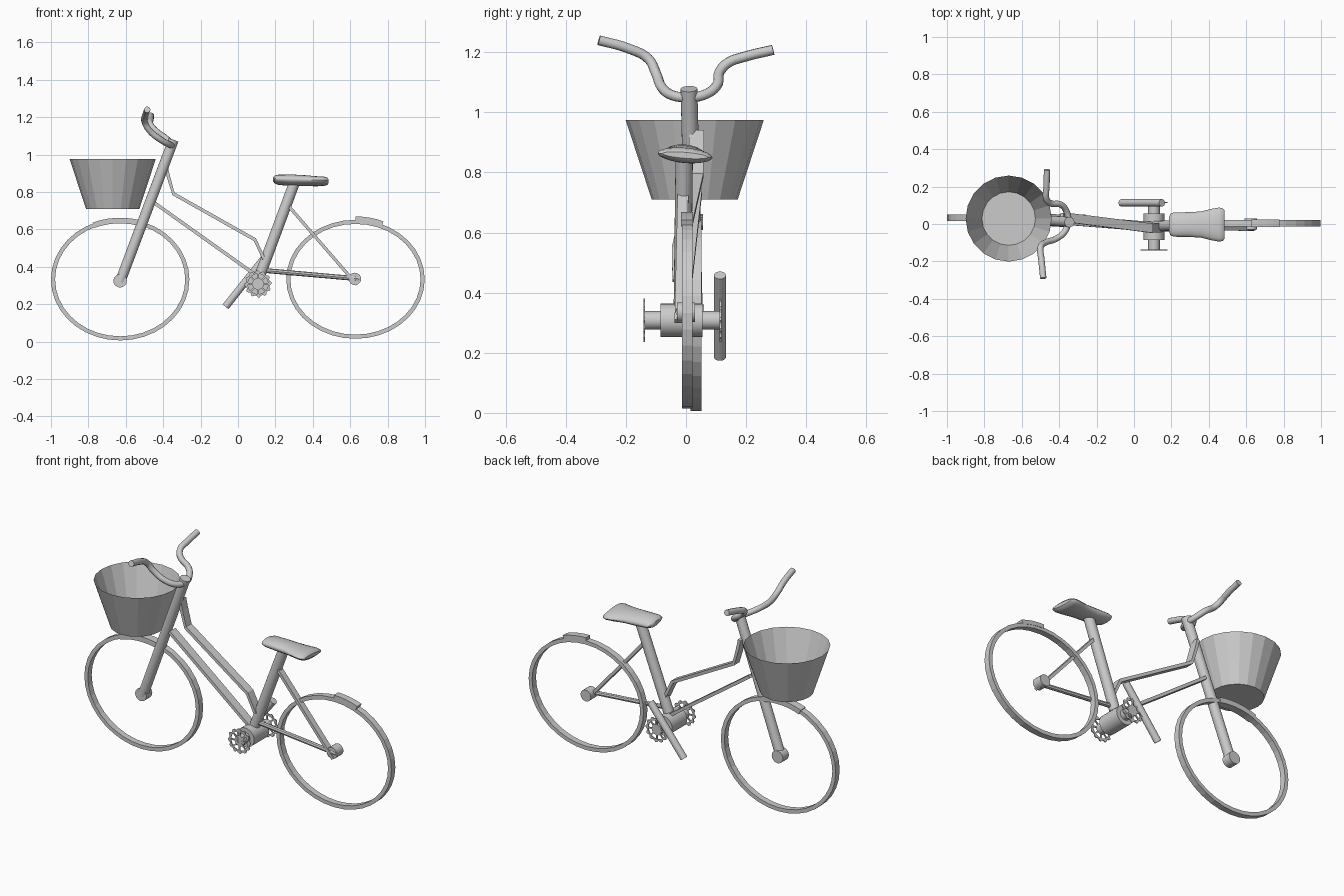
import bpy, bmesh
from math import sin, cos, pi, radians
from mathutils import Vector

if "Cube" in bpy.data.objects:
    bpy.data.objects.remove(bpy.data.objects["Cube"])


def finish(name, bm, smooth=True):
    bmesh.ops.recalc_face_normals(bm, faces=bm.faces)
    me = bpy.data.meshes.new(name)
    bm.to_mesh(me)
    bm.free()
    ob = bpy.data.objects.new(name, me)
    bpy.context.collection.objects.link(ob)
    if smooth:
        bpy.ops.object.select_all(action='DESELECT')
        ob.select_set(True)
        bpy.context.view_layer.objects.active = ob
        bpy.ops.object.shade_smooth_by_angle(angle=radians(40))
    return ob


def skin(bm, rings, closed=False):
    """Join vertex loops into a tube, capped unless closed."""
    loops = [[bm.verts.new(p) for p in r] for r in rings]
    n = len(loops[0])
    for i in range(len(loops) if closed else len(loops) - 1):
        a, b = loops[i], loops[(i + 1) % len(loops)]
        for k in range(n):
            bm.faces.new((a[k], a[(k + 1) % n], b[(k + 1) % n], b[k]))
    if not closed:
        bm.faces.new(loops[0])
        bm.faces.new(loops[-1])


def rod(name, a, b, r, sides=20):
    a, b = Vector(a), Vector(b)
    q = (b - a).to_track_quat('Z', 'Y')
    bm = bmesh.new()
    skin(bm, [[p + q @ Vector((r * cos(2 * pi * k / sides), r * sin(2 * pi * k / sides), 0))
               for k in range(sides)] for p in (a, b)])
    return finish(name, bm)


def band(name, pts, width, thick):
    """Flat bar through points, wide across y."""
    pts = [Vector(p) for p in pts]
    rings = []
    for i, p in enumerate(pts):
        d = pts[min(i + 1, len(pts) - 1)] - pts[max(i - 1, 0)]
        n = Vector((-d.z, 0, d.x)).normalized() * thick / 2
        w = Vector((0, width / 2, 0))
        rings.append([p + n + w, p + n - w, p - n - w, p - n + w])
    bm = bmesh.new()
    skin(bm, rings)
    return finish(name, bm, False)


def arc(name, c, rx, rz, thick, width, a0=0, a1=360, n=36):
    """Rectangular-section elliptical ring or arc in the xz plane."""
    full = a1 - a0 == 360
    rings = []
    for i in range(n if full else n + 1):
        t = radians(a0 + (a1 - a0) * i / n)
        rings.append([(c[0] + (rx - o) * cos(t), c[1] + w, c[2] + (rz - o) * sin(t))
                      for o, w in ((0, -width / 2), (0, width / 2),
                                   (thick, width / 2), (thick, -width / 2))])
    bm = bmesh.new()
    skin(bm, rings, full)
    return finish(name, bm, False)


# wheels, hubs and mudguards
front, rear = (-.63, .033, .332), (.628, .004, .333)
arc("front_wheel", front, .37, .326, .022, .036)
arc("rear_wheel", rear, .37, .318, .022, .036)
rod("front_hub", (-.63, .005, .325), (-.63, .06, .325), .036)
rod("rear_hub", (.625, -.03, .335), (.625, .03, .335), .033)
arc("front_mudguard", front, .378, .330, .03, .046, 75, 113, 6)
arc("rear_mudguard", rear, .385, .336, .024, .040, 67, 90, 4)

# main tubes
rod("fork_and_stem", (-.63, .028, .32), (-.345, .01, 1.078), .028)
rod("seat_tube", (.12, -.012, .36), (.302, -.006, .85), .029)
band("down_tube", [(-.445, .028, .74), (.11, -.016, .345)], .052, .018)
band("top_tube", [(-.385, .035, .94), (-.373, .035, .885), (-.345, .033, .79), (.09, -.022, .545),
                  (.14, -.02, .44)], .05, .018)
band("seat_stay", [(.27, -.01, .725), (.635, -.02, .305)], .036, .017)
rod("chain_stay", (.12, -.015, .382), (.65, -.022, .335), .013, 8)

# handlebar: swept curve
cu = bpy.data.curves.new("handlebar", 'CURVE')
cu.dimensions = '3D'
cu.bevel_depth = .017
cu.bevel_resolution = 3
cu.use_fill_caps = True
path = [(-.485, -.29, 1.24), (-.495, -.19, 1.212), (-.5, -.125, 1.178), (-.475, -.10, 1.13),
        (-.415, -.078, 1.08), (-.37, -.04, 1.055), (-.352, .01, 1.05), (-.36, .065, 1.06),
        (-.39, .103, 1.09), (-.45, .112, 1.135), (-.47, .14, 1.165), (-.468, .195, 1.185),
        (-.465, .29, 1.208)]
sp = cu.splines.new('BEZIER')
sp.bezier_points.add(len(path) - 1)
for bp, p in zip(sp.bezier_points, path):
    bp.co = p
    bp.handle_left_type = bp.handle_right_type = 'AUTO'
sp.resolution_u = 5
bpy.context.collection.objects.link(bpy.data.objects.new("handlebar", cu))

# basket: open faceted cone with a floor
bm = bmesh.new()
N = 20
lo, hi = [[bm.verts.new((-.67 + r * cos(2 * pi * k / N), .029 + r * sin(2 * pi * k / N), z))
           for k in range(N)] for r, z in ((.143, .71), (.23, .975))]
for k in range(N):
    bm.faces.new((lo[k], lo[(k + 1) % N], hi[(k + 1) % N], hi[k]))
bm.faces.new(lo[::-1])
finish("basket", bm, False)

# saddle: rounded sections along x (x, half width, half height, centre z)
bm = bmesh.new()
rings = []
for x, w, h, z in ((.188, .04, .010, .868), (.195, .058, .02, .866), (.215, .065, .027, .865),
                   (.29, .066, .031, .862), (.36, .070, .029, .860), (.42, .085, .026, .857),
                   (.455, .091, .025, .857), (.475, .087, .02, .857), (.484, .075, .01, .857)):
    ring = []
    for k in range(20):
        t = 2 * pi * k / 20
        s = sin(t)
        ring.append((x, -.003 + w * cos(t), z + h * s - .08 * w * cos(t)))
    rings.append(ring)
skin(bm, rings)
finish("saddle", bm)

# bottom bracket and spindle
cx, cz = .107, .308
rod("bottom_bracket", (cx, -.085, cz), (cx, .055, cz), .056, 24)
rod("spindle", (cx, -.14, cz), (cx, .118, cz), .031)

# toothed, spoked chainrings on both ends
for side, y in (("right", -.139), ("left", .115)):
    bm = bmesh.new()
    rings = []
    for k in range(48):
        t = 2 * pi * k / 48
        ro = .072 if k % 4 < 2 else .064
        rings.append([(cx + r * cos(t), y + w, cz + r * sin(t))
                      for r, w in ((ro, -.003), (ro, .003), (.054, .003), (.054, -.003))])
    skin(bm, rings, True)
    for k in range(8):
        t = 2 * pi * k / 8
        d, n = Vector((cos(t), 0, sin(t))), Vector((-sin(t), 0, cos(t))) * .004
        w, c = Vector((0, .003, 0)), Vector((cx, y, cz))
        skin(bm, [[c + d * r + n + w, c + d * r + n - w, c + d * r - n - w, c + d * r - n + w]
                  for r in (.01, .057)])
    finish(side + "_chainring", bm, False)

# crank bar
rod("crank_bar", (-.067, .113, .186), (.15, .113, .458), .020)
